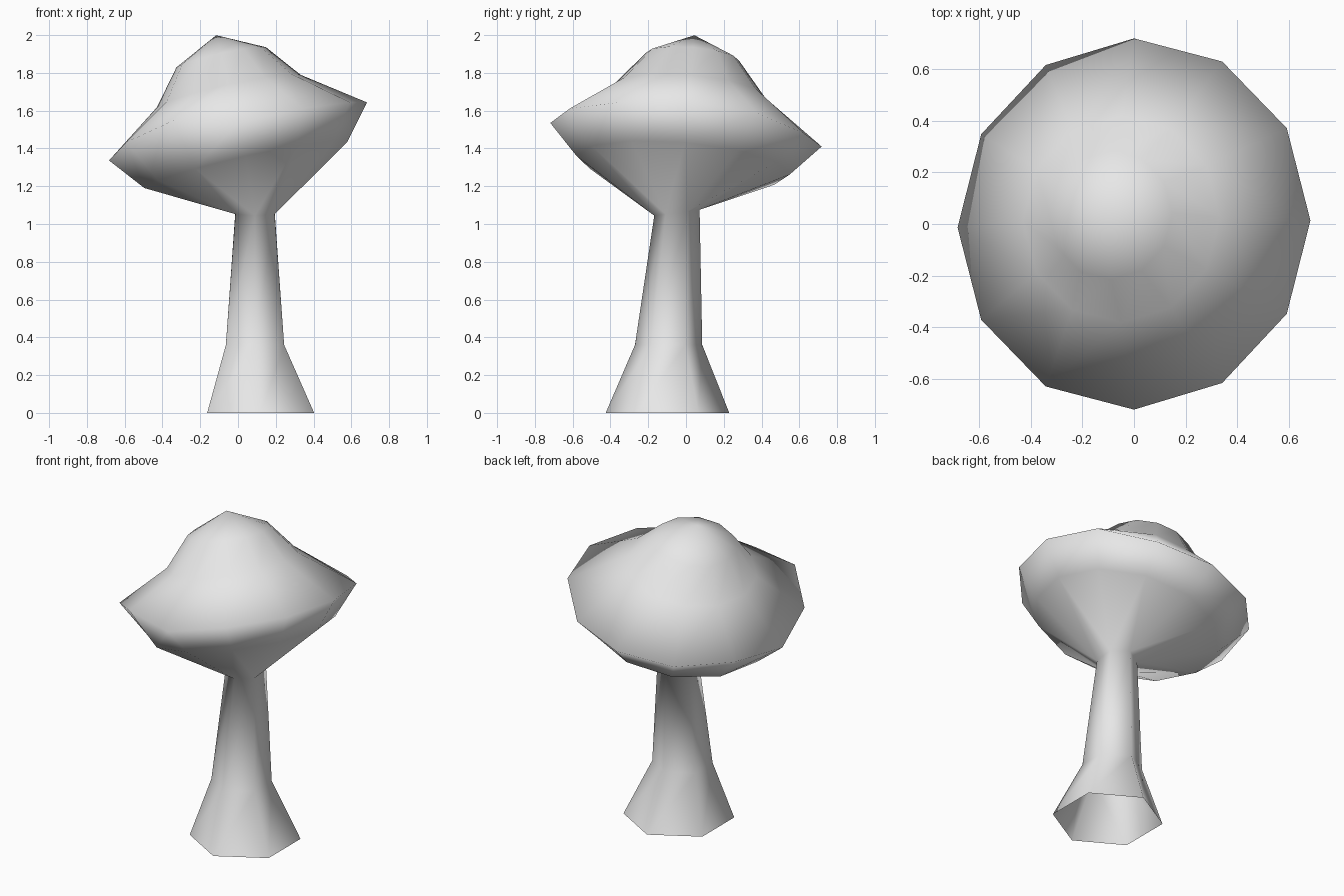
import bpy
import bmesh
from math import sin, cos, radians
from mathutils import Vector

cube = bpy.data.objects.get("Cube")
if cube:
    bpy.data.objects.remove(cube)

grey = bpy.data.materials.new("plain_grey")
grey.use_nodes = True
grey.diffuse_color = (0.8, 0.8, 0.8, 1)
grey.node_tree.nodes["Principled BSDF"].inputs["Base Color"].default_value = (0.8, 0.8, 0.8, 1)

bm = bmesh.new()

# Tilted frame of the cap
centre = Vector((0, 0, 1.49))
axis = Vector((-0.22, 0.085, 0.97)).normalized()
side = (Vector((1, 0, 0)) - axis * axis.x).normalized()
back = axis.cross(side)


def cap_ring(radius, height, lifts=None):
    """Twelve-sided ring across the tilted cap axis, with optional wavy lift."""
    ring = []
    for i in range(12):
        a = radians(30 * i)
        p = centre + axis * height + side * radius * cos(a) + back * radius * 1.03 * sin(a)
        if lifts:
            p.z += lifts[i]
        ring.append(bm.verts.new(p))
    return ring


def stem_ring(x, y, z, radius, slope=0):
    """Six-sided ring of the stem."""
    ring = []
    for k in range(6):
        a = radians(30 + 60 * k)
        dy = radius * sin(a)
        ring.append(bm.verts.new((x + radius * cos(a), y + dy, z + slope * dy)))
    return ring


def skin(lower, upper):
    n = len(lower)
    for i in range(n):
        j = (i + 1) % n
        bm.faces.new((lower[i], lower[j], upper[j], upper[i]))


# Stem, open at the foot
foot = stem_ring(0.12, -0.098, 0, 0.327)
shin = stem_ring(0.09, -0.092, 0.36, 0.178)
neck = stem_ring(0.09, -0.048, 1.06, 0.12, 0.13)
skin(foot, shin)
skin(shin, neck)

# Cap: underside, wavy rim, shoulder and crown
rim_wave = [0, 0, -0.035, -0.017, 0, 0.03, 0, 0.045, 0.08, -0.018, -0.01, -0.01]
under = cap_ring(0.55, -0.184)
rim = cap_ring(0.7, 0, rim_wave)
shoulder = cap_ring(0.39, 0.22)
crown = cap_ring(0.243, 0.404)
skin(under, rim)
skin(rim, shoulder)
skin(shoulder, crown)

# Tip of the cap
tip = bm.verts.new(centre + axis * 0.524)
for i in range(12):
    bm.faces.new((crown[i], crown[(i + 1) % 12], tip))

# Six-sided neck fanned out to the twelve-sided underside
for k in range(6):
    i = 2 * k + 1
    after = (i + 1) % 12
    bm.faces.new((neck[k], under[i], under[i - 1]))
    bm.faces.new((neck[k], under[after], under[i]))
    bm.faces.new((neck[k], neck[(k + 1) % 6], under[after]))

bmesh.ops.recalc_face_normals(bm, faces=bm.faces)
if tip.link_faces[0].normal.z < 0:
    bmesh.ops.reverse_faces(bm, faces=bm.faces)
for f in bm.faces:
    f.smooth = True

mesh = bpy.data.meshes.new("mushroom")
bm.to_mesh(mesh)
bm.free()
mesh.materials.append(grey)
mushroom = bpy.data.objects.new("mushroom", mesh)
bpy.context.collection.objects.link(mushroom)
